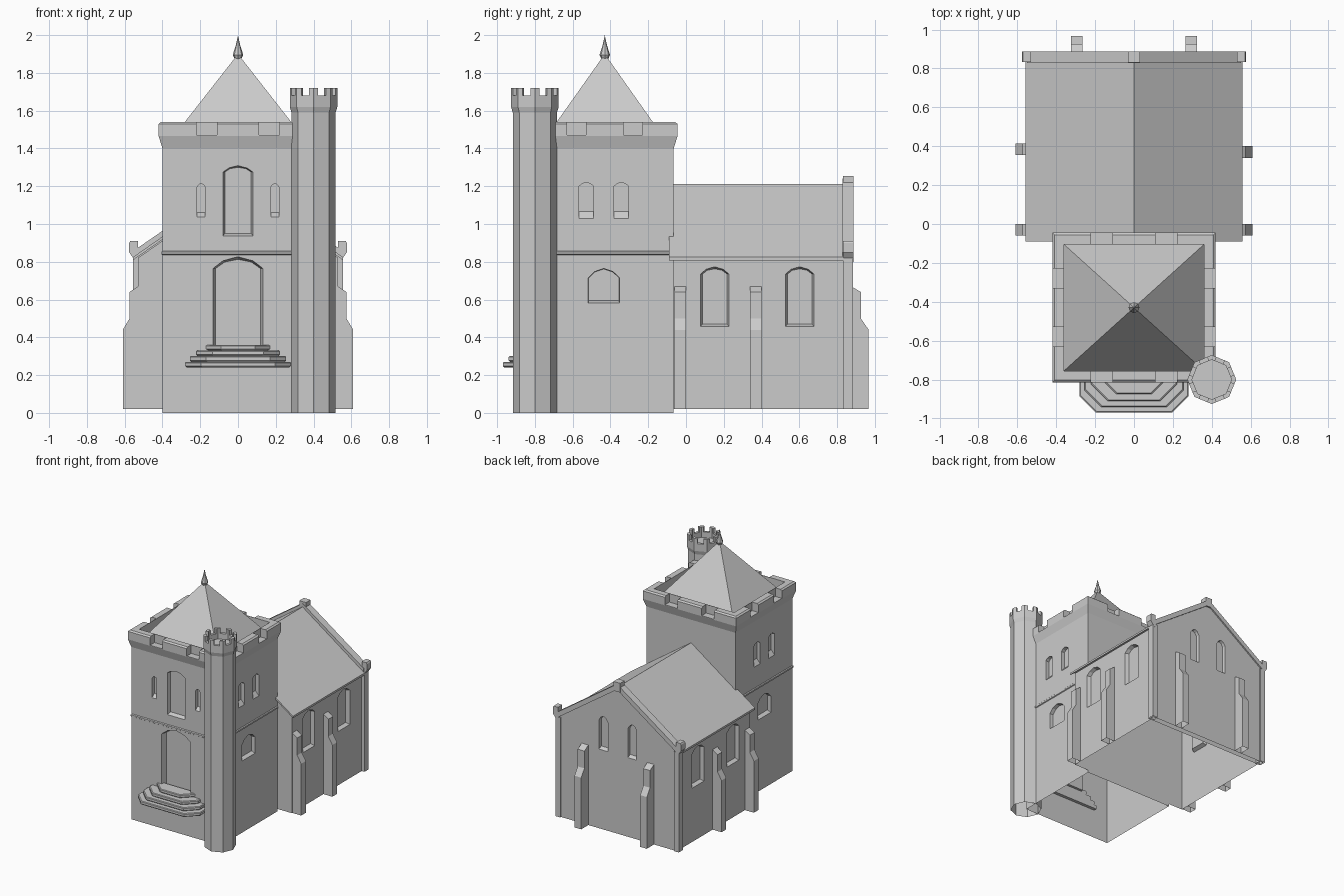
import bpy, bmesh, math

if "Cube" in bpy.data.objects:
    bpy.data.objects.remove(bpy.data.objects["Cube"])

CY = -0.43  # tower centre in y


def solid(name, rings, start=True, end=True):
    """Bridge equal-length rings of 3D points, optionally capping both ends."""
    bm = bmesh.new()
    vs = [[bm.verts.new(p) for p in r] for r in rings]
    n = len(rings[0])
    for a, b in zip(vs, vs[1:]):
        for i in range(n):
            j = (i + 1) % n
            bm.faces.new((a[i], a[j], b[j], b[i]))
    if start:
        bm.faces.new(vs[0][::-1])
    if end:
        bm.faces.new(vs[-1])
    bmesh.ops.remove_doubles(bm, verts=bm.verts, dist=1e-5)
    bmesh.ops.recalc_face_normals(bm, faces=bm.faces)
    me = bpy.data.meshes.new(name)
    bm.to_mesh(me)
    bm.free()
    ob = bpy.data.objects.new(name, me)
    bpy.context.collection.objects.link(ob)
    return ob


def rect(hx, hy, z, cx=0, cy=CY):
    return [(cx - hx, cy - hy, z), (cx + hx, cy - hy, z), (cx + hx, cy + hy, z), (cx - hx, cy + hy, z)]


def ngon(r, z, cx, cy, n=8):
    return [(cx + r * math.cos(math.tau * i / n), cy + r * math.sin(math.tau * i / n), z) for i in range(n)]


def box(name, x0, x1, y0, y1, z0, z1):
    cx, cy, hx, hy = (x0 + x1) / 2, (y0 + y1) / 2, (x1 - x0) / 2, (y1 - y0) / 2
    return solid(name, [rect(hx, hy, z0, cx, cy), rect(hx, hy, z1, cx, cy)])


def place(side, at, u, z, d):
    """Point on a wall: u along it, d inwards from it."""
    return {'front': (u, -at + d, z), 'back': (u, at - d, z),
            'right': (at - d, u, z), 'left': (-at + d, u, z)}[side]


def along_y(name, pts, y0, y1):
    return solid(name, [[(x, y, z) for x, z in pts] for y in (y0, y1)])


def niche(side, at, u, w, z0, spring, top, depth=0.03, taper=0.0, sill=0.0):
    """Cutter for an arched, blind opening with a sloped sill."""
    def outline(t, s):
        return [(u - w + t, z0 + s), (u + w - t, z0 + s), (u + w - t, spring),
                (u + w * 0.6 - t * 0.6, spring + (top - spring) * 0.65 - t * 0.5), (u, top - t),
                (u - w * 0.6 + t * 0.6, spring + (top - spring) * 0.65 - t * 0.5), (u - w + t, spring)]
    return solid("cutter", [[place(side, at, a, z, -0.004) for a, z in outline(0, 0)],
                            [place(side, at, a, z, depth) for a, z in outline(taper, sill)]])


def cut(ob, cutters):
    for c in cutters:
        c.hide_render = True
        m = ob.modifiers.new("cut", 'BOOLEAN')
        m.operation, m.solver, m.object = 'DIFFERENCE', 'EXACT', c
        bpy.context.view_layer.objects.active = ob
        bpy.ops.object.modifier_apply(modifier=m.name)
        bpy.data.objects.remove(c)


def strip(ob, test):
    """Delete faces that pass the test, to leave open shells."""
    bm = bmesh.new()
    bm.from_mesh(ob.data)
    bmesh.ops.delete(bm, geom=[f for f in bm.faces if test(f)], context='FACES')
    bm.to_mesh(ob.data)
    bm.free()


# Tower with flared parapet
tower = solid("tower", [rect(hx, hx - 0.035, z) for hx, z in (
    (0.40, 0), (0.40, 1.40), (0.42, 1.465), (0.42, 1.53), (0.408, 1.54), (0.36, 1.54), (0.36, 1.44))])
cuts = []
for s in (-1, 1):
    # crenels through opposite parapets
    c = s * 0.165
    for y in (CY - 0.37, CY + 0.37):
        cuts.append(box("cutter", c - 0.055, c + 0.055, y - 0.042, y + 0.042, 1.47, 1.6))
    c = CY + s * 0.15
    for x in (-0.405, 0.405):
        cuts.append(box("cutter", x - 0.042, x + 0.042, c - 0.05, c + 0.05, 1.47, 1.6))
    cuts.append(niche('front', 0.795, s * 0.195, 0.021, 1.035, 1.195, 1.215, 0.03, 0, 0.025))
for side in ('left', 'right'):
    for u in (-0.5275, -0.3425):
        cuts.append(niche(side, 0.40, u, 0.038, 1.025, 1.20, 1.22, 0.03, 0, 0.04))
    cuts.append(niche(side, 0.40, -0.435, 0.083, 0.58, 0.715, 0.765, 0.03, 0.003, 0.015))
cuts.append(niche('front', 0.795, 0, 0.08, 0.935, 1.275, 1.31, 0.03, 0.01, 0.015))
cuts.append(niche('front', 0.795, 0, 0.133, 0.34, 0.765, 0.828, 0.045, 0.015))
cut(tower, cuts)
strip(tower, lambda f: all(abs(v.co.z - 1.44) < 1e-4 for v in f.verts))

# String course, roof and finial
solid("string_course", [rect(0.40 + o, 0.365 + o, z) for o, z in
                        ((0, 0.836), (0.006, 0.84), (0.006, 0.852), (0, 0.858))], False, False)
solid("tower_roof", [rect(0.36, 0.325, 1.44), rect(0, 0, 1.90)], False, False)
solid("finial", [ngon(r, z, 0, CY) for r, z in ((0.014, 1.865), (0.028, 1.895), (0.012, 1.945), (0, 2.0))],
      True, False)

# Corner turret
TX, TY = 0.40, -0.80
turret = solid("stair_turret", [ngon(r, z, TX, TY) for r, z in (
    (0.117, 0), (0.117, 1.59), (0.126, 1.62), (0.126, 1.72), (0.102, 1.72), (0.102, 1.635))])
cuts = []
for k in range(4):
    c = box("cutter", -0.2, 0.2, -0.022, 0.022, 1.68, 1.8)
    c.location = (TX, TY, 0)
    c.rotation_euler.z = math.radians(22.5 + 45 * k)
    cuts.append(c)
bpy.context.view_layer.update()
cut(turret, cuts)

# Entrance steps
for i, (w, yf) in enumerate(((0.28, -0.97), (0.255, -0.94), (0.22, -0.91), (0.175, -0.875))):
    def step(o, z):
        a, f = w - o, yf + o
        return [(-a, -0.77, z), (-a, f + 0.085, z), (-a + 0.085, f, z),
                (a - 0.085, f, z), (a, f + 0.085, z), (a, -0.77, z)]
    z = 0.24 + 0.03 * i
    solid("entrance_step", [step(0.008, z), step(0, z + 0.008), step(0, z + 0.025), step(0.005, z + 0.03)])

# Nave walls
nave = along_y("nave_walls", [(-0.53, 0.02), (0.53, 0.02), (0.53, 0.82), (0, 1.19), (-0.53, 0.82)], -0.066, 0.84)
cut(nave, [niche(side, 0.53, u, 0.077, 0.455, 0.735, 0.775, 0.03, 0.012, 0.015)
           for side in ('left', 'right') for u in (0.152, 0.602)])
strip(nave, lambda f: f.normal.z > 0.5 and f.calc_center_median().z > 0.85 or f.normal.y > 0.9 and
      f.calc_center_median().y > 0.83)

# Nave roof
along_y("nave_roof", [(-0.557, 0.808), (-0.557, 0.824), (0, 1.213), (0.557, 0.824), (0.557, 0.808), (0, 1.195)],
        -0.09, 0.835)

# Rear gable with lancets, coping and apex block
gable = along_y("rear_gable", [(-0.545, 0.02), (0.545, 0.02), (0.545, 0.85), (0, 1.23), (-0.545, 0.85)], 0.83, 0.875)
cut(gable, [niche('back', 0.875, s * 0.13, 0.04, 0.66, 0.90, 0.94, 0.025, 0.004, 0.02) for s in (-1, 1)])
along_y("gable_coping", [(-0.55, 0.815), (-0.55, 0.86), (0, 1.24), (0.55, 0.86), (0.55, 0.815), (0, 1.195)],
        0.828, 0.886)
box("apex_block", -0.03, 0.03, 0.83, 0.888, 1.18, 1.255)

# Corner posts and kneelers
for s in (-1, 1):
    a, b = sorted((s * 0.51, s * 0.555))
    box("corner_post", a, b, 0.832, 0.885, 0.02, 0.83)
    kneeler = [(0.53, 0.80), (0.555, 0.82), (0.576, 0.85), (0.576, 0.90), (0.57, 0.91), (0.53, 0.91)]
    along_y("kneeler", [(s * x, z) for x, z in kneeler], 0.832, 0.886)


# Stepped buttresses
def buttress(side, at, u, out):
    prof = [(0, 0.02), (out, 0.02), (out, 0.44), (out * 0.55, 0.50), (out * 0.55, 0.64), (0, 0.67)]
    solid("buttress", [[place(side, at, u + o, z, -d) for d, z in prof] for o in (-0.03, 0.03)])


for u in (-0.03, 0.37):
    buttress('right', 0.53, u, 0.08)
    buttress('left', 0.53, u + (0.015 if u > 0 else 0), 0.08)
for u in (-0.295, 0.295):
    buttress('back', 0.875, u, 0.092)

# Undersides stay open
for ob in bpy.data.objects:
    strip(ob, lambda f: all(v.co.z < 0.03 for v in f.verts))
